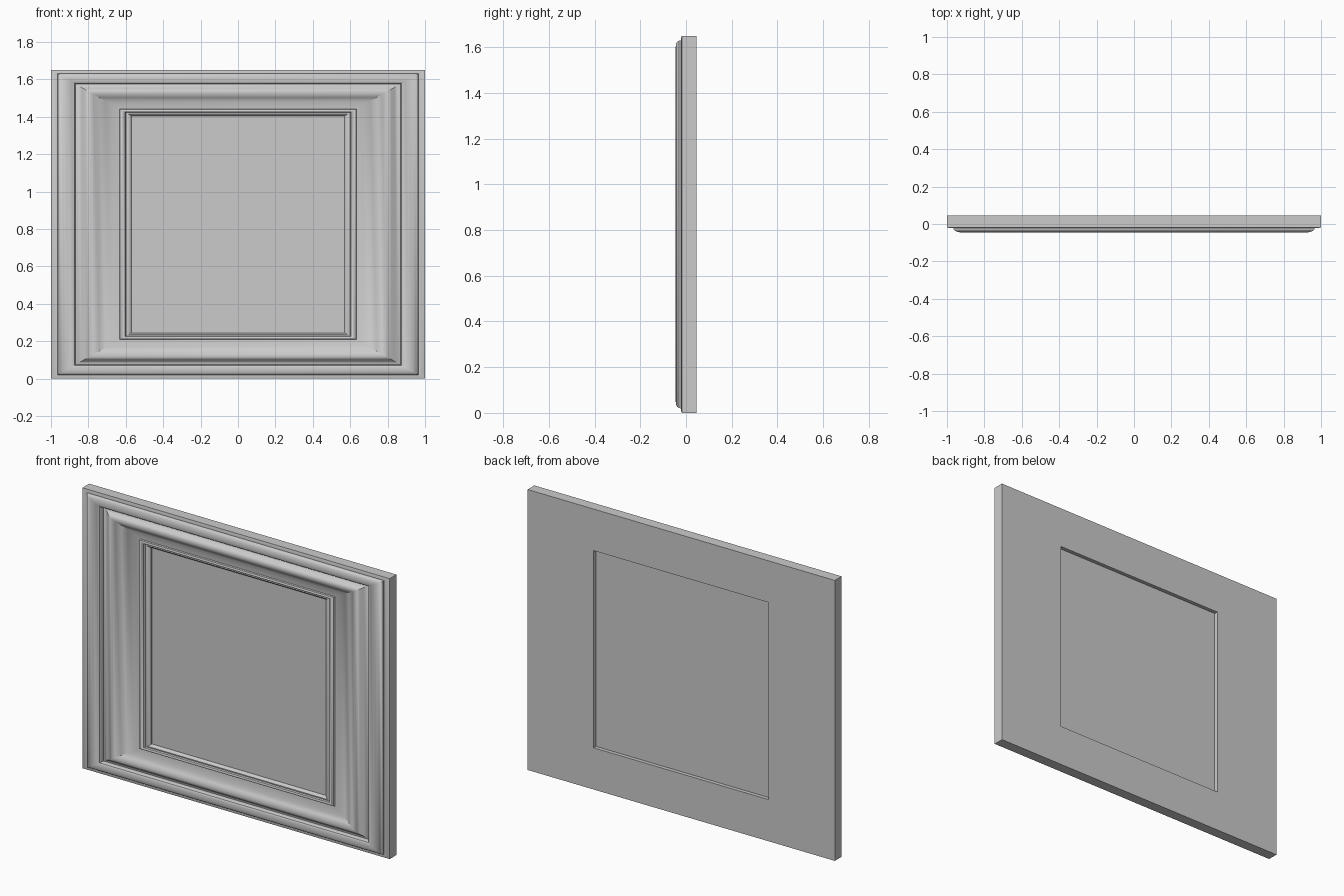
import bpy, bmesh

cube = bpy.data.objects.get("Cube")
if cube:
    bpy.data.objects.remove(cube, do_unlink=True)

HALF_W, HEIGHT = 1.0, 1.65
BORDER_X, BORDER_Z = 0.43, 0.245   # border widths: sides, top and bottom
BACK = 0.045


def material(name, value):
    mat = bpy.data.materials.new(name)
    mat.use_nodes = True
    colour = (value, value, value, 1)
    mat.diffuse_color = colour
    mat.node_tree.nodes["Principled BSDF"].inputs["Base Color"].default_value = colour
    return mat


grey = material("plain grey", 0.6)


def corners(u, y):
    """Mitred rectangle at fraction u of the way across the border."""
    x = HALF_W - BORDER_X * u
    z0, z1 = BORDER_Z * u, HEIGHT - BORDER_Z * u
    return [(-x, y, z0), (x, y, z0), (x, y, z1), (-x, y, z1)]


def make_object(name, bm):
    bmesh.ops.recalc_face_normals(bm, faces=bm.faces)
    mesh = bpy.data.meshes.new(name)
    bm.to_mesh(mesh)
    bm.free()
    mesh.materials.append(grey)
    ob = bpy.data.objects.new(name, mesh)
    bpy.context.collection.objects.link(ob)
    return ob


# Moulding profile: (fraction across border, depth), outside to inside
profile = [
    (0, BACK), (0, -0.018), (0.03, -0.021), (0.08, -0.021), (0.085, -0.030),
    (0.11, -0.039), (0.15, -0.044), (0.20, -0.045), (0.25, -0.042),
    (0.29, -0.036), (0.30, -0.030), (0.305, -0.010),
    (0.34, -0.014), (0.38, -0.024), (0.42, -0.036), (0.46, -0.043), (0.49, -0.044),
    (0.53, -0.040), (0.60, -0.028), (0.68, -0.016), (0.77, -0.009), (0.85, -0.006),
    (0.86, -0.014), (0.89, -0.018), (0.92, -0.014), (0.93, -0.004),
    (0.96, -0.006), (0.985, -0.002), (1.0, 0.006), (1.0, BACK),
]

# Frame: sweep the profile around the mitred rectangle
bm = bmesh.new()
rings = [[bm.verts.new(p) for p in corners(u, y)] for u, y in profile]
for a, b in zip(rings, rings[1:] + rings[:1]):
    for i in range(4):
        j = (i + 1) % 4
        bm.faces.new((a[i], a[j], b[j], b[i]))
frame = make_object("frame_moulding", bm)
bpy.ops.object.select_all(action="DESELECT")
frame.select_set(True)
bpy.context.view_layer.objects.active = frame
bpy.ops.object.shade_smooth_by_angle(angle=0.6)

# Picture panel set into the opening
bm = bmesh.new()
front = [bm.verts.new(p) for p in corners(1.0, 0.015)]
back = [bm.verts.new(p) for p in corners(1.0, 0.022)]
bm.faces.new(front)
bm.faces.new(back)
for i in range(4):
    j = (i + 1) % 4
    bm.faces.new((front[i], front[j], back[j], back[i]))
make_object("picture_panel", bm)
